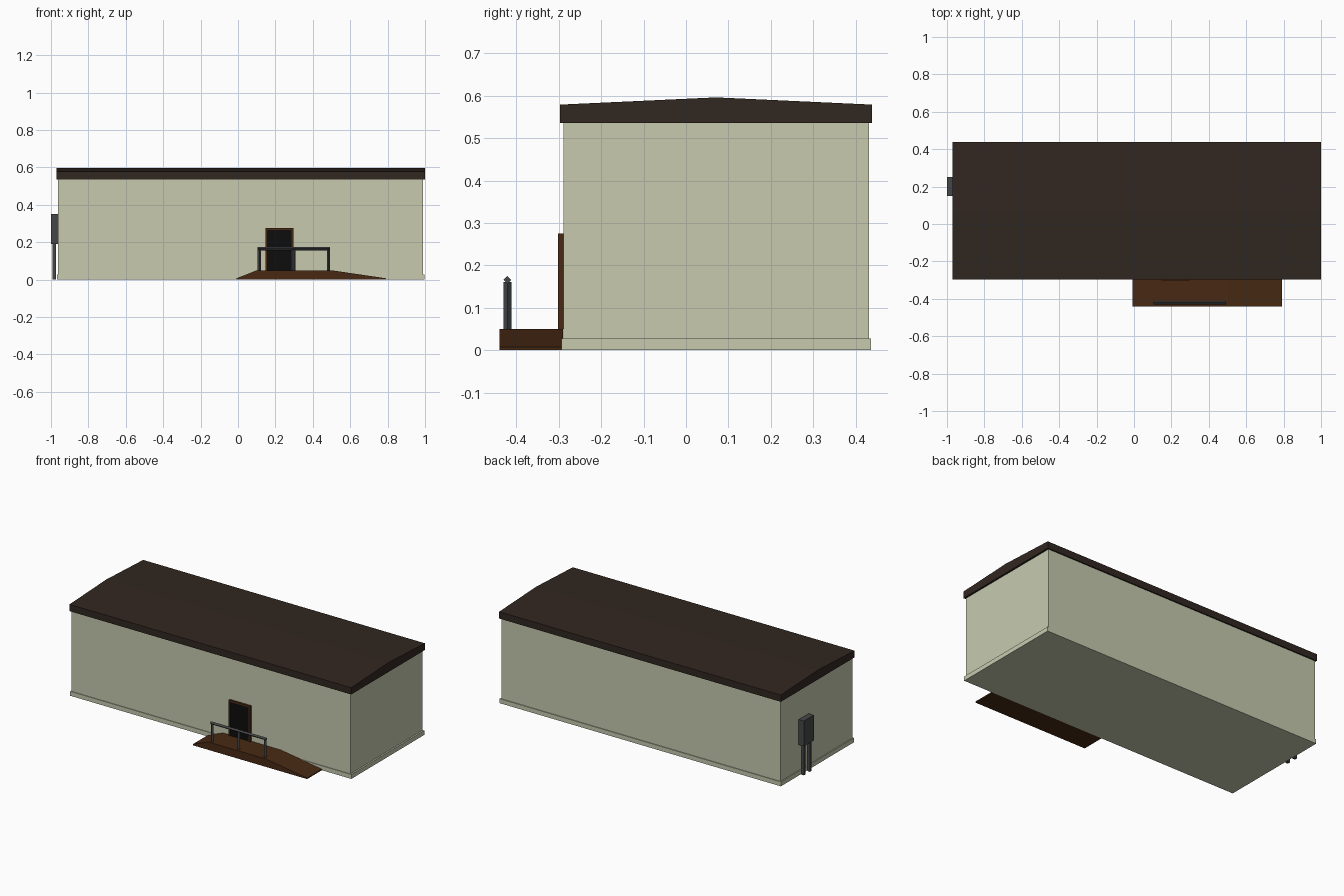
import bpy, bmesh
from math import pi
from mathutils import Vector

if "Cube" in bpy.data.objects:
    bpy.data.objects.remove(bpy.data.objects["Cube"])


def material(name, r, g, b):
    m = bpy.data.materials.new(name)
    m.diffuse_color = (r, g, b, 1)
    m.use_nodes = True
    m.node_tree.nodes["Principled BSDF"].inputs["Base Color"].default_value = m.diffuse_color
    return m


CREAM = material("cream_wall", 0.57, 0.59, 0.43)
ROOF = material("dark_roof", 0.031, 0.020, 0.015)
WOOD = material("brown_wood", 0.066, 0.023, 0.007)
BLACK = material("black_door", 0.004, 0.004, 0.004)
METAL = material("dark_metal", 0.06, 0.062, 0.065)


def finish(name, bm, mat):
    bmesh.ops.recalc_face_normals(bm, faces=bm.faces)
    me = bpy.data.meshes.new(name)
    bm.to_mesh(me)
    bm.free()
    me.materials.append(mat)
    ob = bpy.data.objects.new(name, me)
    bpy.context.collection.objects.link(ob)
    return ob


def box(name, x, y, z, mat):
    bm = bmesh.new()
    bmesh.ops.create_cube(bm, size=1)
    for v in bm.verts:
        v.co = Vector([(a + b) / 2 + c * (b - a) for (a, b), c in zip((x, y, z), v.co)])
    return finish(name, bm, mat)


def prism(name, points, offset, mat):
    bm = bmesh.new()
    face = bm.faces.new([bm.verts.new(p) for p in points])
    out = bmesh.ops.extrude_face_region(bm, geom=[face], use_keep_orig=True)
    new = [g for g in out["geom"] if isinstance(g, bmesh.types.BMVert)]
    bmesh.ops.translate(bm, verts=new, vec=offset)
    return finish(name, bm, mat)


def rod(name, start, end, radius, mat):
    # four-sided bar with its corners on the axes
    start, end = Vector(start), Vector(end)
    bm = bmesh.new()
    bmesh.ops.create_cone(bm, cap_ends=True, segments=4, radius1=radius,
                          radius2=radius, depth=(end - start).length)
    ob = finish(name, bm, mat)
    ob.location = (start + end) / 2
    if abs(end.x - start.x) > 1e-6:
        ob.rotation_euler = (0, pi / 2, 0)
    return ob


# Building shell
box("walls", (-0.963, 0.988), (-0.289, 0.431), (0.0, 0.56), CREAM)
box("plinth", (-0.969, 0.998), (-0.293, 0.436), (0.0, 0.028), CREAM)

# Shallow gable roof
gable = [(-0.297, 0.536), (0.439, 0.536), (0.439, 0.579), (0.071, 0.596), (-0.297, 0.579)]
prism("roof", [(-0.971, y, z) for y, z in gable], (1.971, 0, 0), ROOF)

# Entrance ramp with a small lip at both ends
ramp = [(-0.008, 0), (0.792, 0), (0.792, 0.007), (0.5, 0.05), (0.1, 0.05), (-0.008, 0.007)]
prism("ramp", [(x, -0.44, z) for x, z in ramp], (0, 0.15, 0), WOOD)

# Door and frame
for i, x in enumerate((0.146, 0.286)):
    box(f"door_jamb_{i}", (x, x + 0.01), (-0.302, -0.285), (0.05, 0.275), WOOD)
box("door_lintel", (0.156, 0.286), (-0.302, -0.285), (0.265, 0.275), WOOD)
box("door_panel", (0.156, 0.286), (-0.298, -0.285), (0.05, 0.265), BLACK)

# Handrail
for i, x in enumerate((0.114, 0.299, 0.484)):
    rod(f"rail_post_{i}", (x, -0.421, 0.04), (x, -0.421, 0.161), 0.009, METAL)
rod("hand_rail", (0.105, -0.421, 0.166), (0.493, -0.421, 0.166), 0.009, METAL)

# Electrical cabinet on two legs
box("cabinet", (-1.0, -0.963), (0.15, 0.25), (0.19, 0.35), METAL)
for i, y in enumerate((0.17, 0.23)):
    box(f"cabinet_leg_{i}", (-0.992, -0.974), (y - 0.009, y + 0.009), (0.0, 0.2), METAL)
